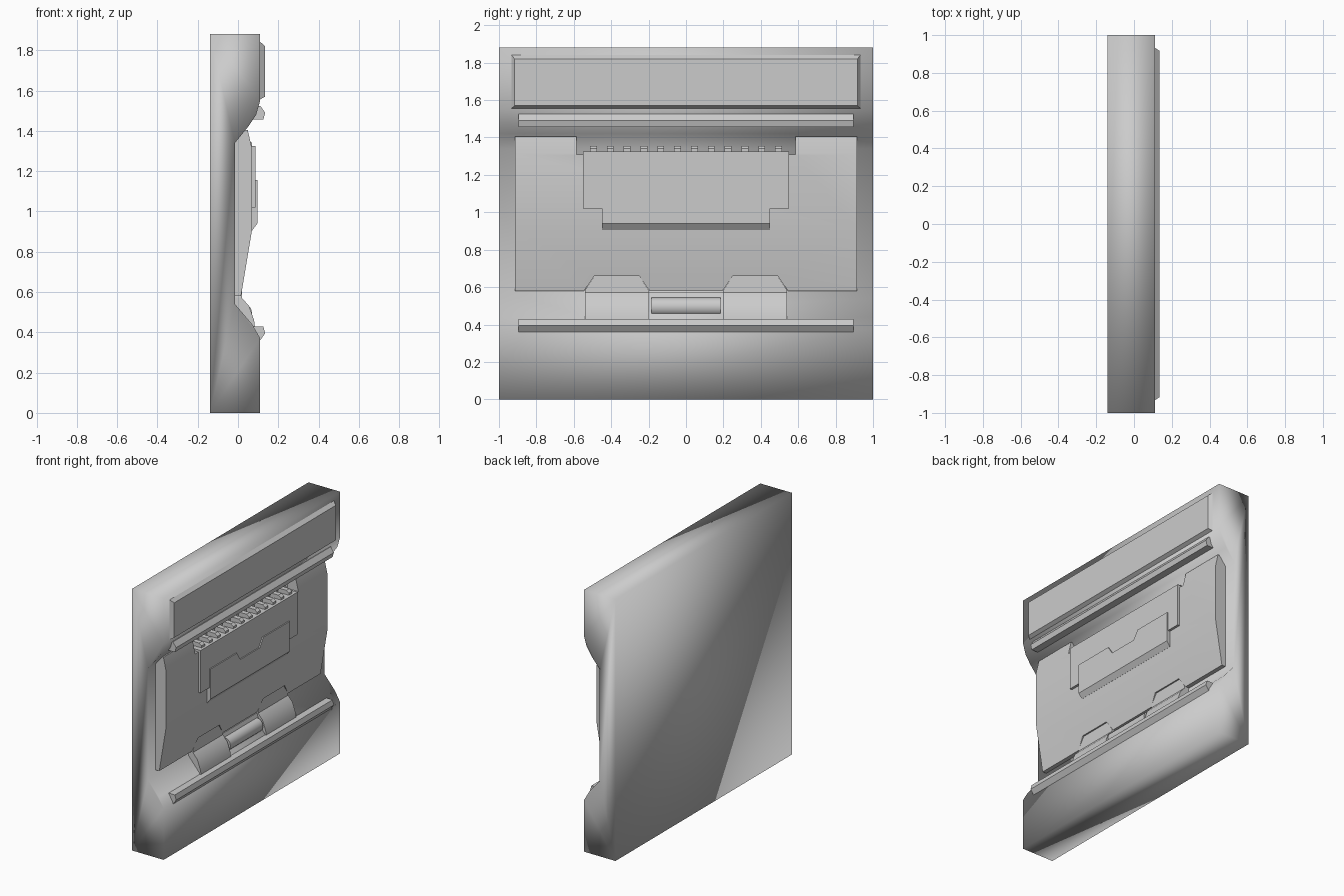
import bpy, bmesh, math
from mathutils import Vector

cube = bpy.data.objects.get("Cube")
if cube:
    bpy.data.objects.remove(cube, do_unlink=True)

GREY = (0.6, 0.6, 0.6, 1)
grey = bpy.data.materials.new("plain_grey")
grey.use_nodes = True
grey.diffuse_color = GREY
grey.node_tree.nodes["Principled BSDF"].inputs["Base Color"].default_value = GREY


def finish(name, bm, angle=35):
    bmesh.ops.recalc_face_normals(bm, faces=bm.faces)
    mesh = bpy.data.meshes.new(name)
    bm.to_mesh(mesh)
    bm.free()
    mesh.materials.append(grey)
    ob = bpy.data.objects.new(name, mesh)
    bpy.context.collection.objects.link(ob)
    bpy.ops.object.select_all(action="DESELECT")
    ob.select_set(True)
    bpy.context.view_layer.objects.active = ob
    if angle is None:
        bpy.ops.object.shade_smooth()
    else:
        bpy.ops.object.shade_smooth_by_angle(angle=math.radians(angle))
    return ob


def prism(points, offset):
    bm = bmesh.new()
    face = bm.faces.new([bm.verts.new(p) for p in points])
    ext = bmesh.ops.extrude_face_region(bm, geom=[face])
    verts = [g for g in ext["geom"] if isinstance(g, bmesh.types.BMVert)]
    bmesh.ops.translate(bm, verts=verts, vec=Vector(offset))
    return bm


def along_y(name, profile, y0, y1, angle=35):
    """Extrude an (x, z) profile sideways."""
    bm = prism([(x, y0, z) for x, z in profile], (0, y1 - y0, 0))
    return finish(name, bm, angle)


def mirrored(half):
    """Close a (y, z) half outline across the centre line."""
    return half + [(-y, z) for y, z in reversed(half) if y > 0]


def plate(name, outline, back, front, bends=()):
    """Extrude a (y, z) outline forward; front is a list of (z, x) stations."""
    bm = prism([(back, y, z) for y, z in outline], (1, 0, 0))
    for z in bends:
        bmesh.ops.bisect_plane(bm, geom=bm.verts[:] + bm.edges[:] + bm.faces[:],
                               plane_co=(0, 0, z), plane_no=(0, 0, 1))
    for v in bm.verts:
        if v.co.x > 0.5:
            for (z0, x0), (z1, x1) in zip(front, front[1:]):
                if z0 - 1e-4 <= v.co.z <= z1 + 1e-4:
                    v.co.x = x0 + (x1 - x0) * (v.co.z - z0) / (z1 - z0)
                    break
    return finish(name, bm)


# Main slab with its recessed middle
along_y("wall_slab", [(-0.14, 0), (0.11, 0), (0.11, 0.37), (0.07, 0.44), (-0.015, 0.54),
                      (-0.015, 1.34), (0.05, 1.42), (0.09, 1.48), (0.11, 1.55),
                      (0.11, 1.88), (-0.14, 1.88)], -1, 1, None)

# Header plaque with bevelled rim
bm = prism([(0.1, -0.94, 1.55), (0.1, 0.94, 1.55), (0.1, 0.94, 1.85), (0.1, -0.94, 1.85)],
           (0.035, 0, 0))
for v in bm.verts:
    if v.co.x > 0.12:
        v.co.y *= 0.975
        v.co.z += 0.02 if v.co.z < 1.7 else -0.03
finish("header_plaque", bm, 20)

# Long rails
along_y("upper_rail", [(0.04, 1.455), (0.125, 1.455), (0.135, 1.49), (0.11, 1.525),
                       (0.07, 1.51)], -0.895, 0.895)
along_y("lower_rail", [(0.04, 0.43), (0.125, 0.43), (0.135, 0.395), (0.11, 0.36),
                       (0.07, 0.375)], -0.895, 0.895)

# Recessed panel, notched around the feet and below the comb
plate("recess_panel",
      mirrored([(0.195, 0.58), (0.25, 0.66), (0.49, 0.66), (0.545, 0.58), (0.915, 0.58),
                (0.915, 1.405), (0.585, 1.405), (0.585, 1.31)]),
      -0.02, [(0.58, 0.015), (0.91, 0.07), (1.31, 0.07), (1.405, 0.048)], (0.91, 1.31))

# Centre plates
plate("centre_plate", mirrored([(0.55, 1.02), (0.55, 1.325)]), 0.0,
      [(1.02, 0.088), (1.325, 0.088)])
plate("lower_centre_plate",
      mirrored([(0.45, 0.905), (0.45, 1.155), (0.15, 1.155), (0.11, 1.095)]), 0.0,
      [(0.905, 0.07), (0.94, 0.096), (1.155, 0.096)], (0.94,))

# Comb of small teeth over the centre plate
for i in range(12):
    y = (i - 5.5) * 0.09
    along_y("comb_tooth", [(-0.02, 1.31), (0.07, 1.31), (0.07, 1.34), (0.05, 1.355),
                           (-0.02, 1.355)], y - 0.018, y + 0.018)

# Pair of feet with chamfered tops
for side in (-1, 1):
    outline = [(side * y, z) for y, z in [(0.2, 0.42), (0.54, 0.42), (0.54, 0.585),
                                          (0.49, 0.66), (0.25, 0.66), (0.2, 0.585)]]
    plate("foot", outline, -0.03, [(0.42, 0.085), (0.46, 0.08), (0.53, 0.055),
                                  (0.57, 0.02), (0.66, 0.018)], (0.46, 0.53, 0.57))

# Roller and its backing between the feet
along_y("roller_backing", [(-0.03, 0.43), (0.06, 0.43), (0.01, 0.57), (-0.03, 0.57)],
        -0.2, 0.2)
arc = [math.radians(a) for a in range(0, 360, 30)]
along_y("roller", [(0.025 + 0.045 * math.cos(a), 0.495 + 0.05 * math.sin(a)) for a in arc],
        -0.185, 0.185)
